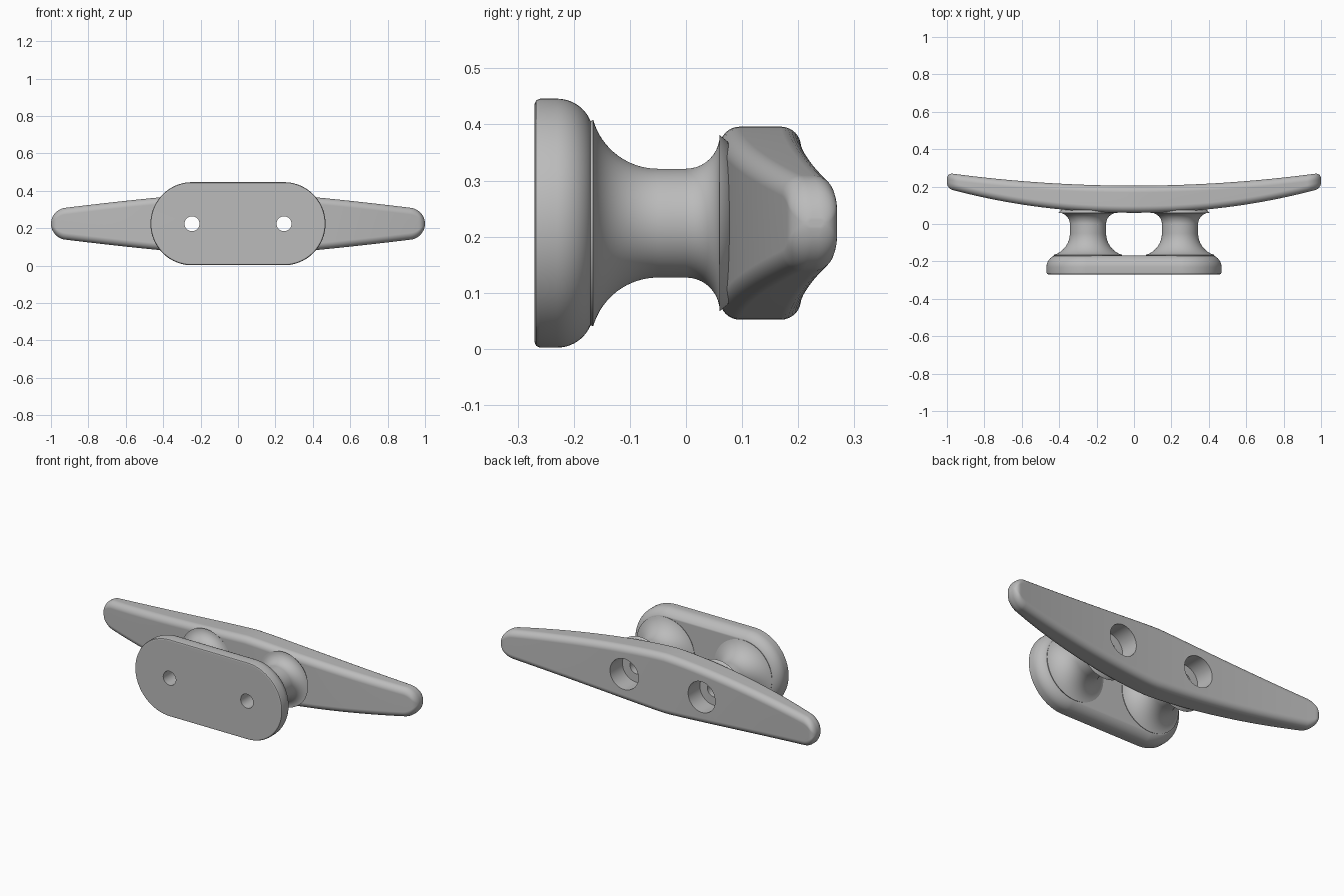
import bpy, bmesh, math

if "Cube" in bpy.data.objects:
    bpy.data.objects.remove(bpy.data.objects["Cube"], do_unlink=True)

MID_Z = 0.224      # height of the long axis
POST_X = 0.246     # distance of each post from the middle

metal = bpy.data.materials.new("grey_metal")
metal.use_nodes = True
GREY = (0.5, 0.5, 0.5, 1)
metal.diffuse_color = GREY
metal.node_tree.nodes["Principled BSDF"].inputs["Base Color"].default_value = GREY


def loft(name, rings):
    """Skin a list of equal-length rings and cap both ends."""
    bm = bmesh.new()
    loops = [[bm.verts.new(p) for p in ring] for ring in rings]
    n = len(loops[0])
    for a, b in zip(loops, loops[1:]):
        for i in range(n):
            j = (i + 1) % n
            bm.faces.new((a[i], a[j], b[j], b[i]))
    bm.faces.new(loops[0])
    bm.faces.new(loops[-1])
    bmesh.ops.recalc_face_normals(bm, faces=bm.faces)
    mesh = bpy.data.meshes.new(name)
    bm.to_mesh(mesh)
    bm.free()
    mesh.materials.append(metal)
    ob = bpy.data.objects.new(name, mesh)
    bpy.context.collection.objects.link(ob)
    return ob


def ring(cx, radius, y, half=0.0, n=96):
    """Circle facing y, stretched to a stadium by half."""
    pts = []
    for i in range(n):
        a = 2 * math.pi * (i + 0.5) / n
        c = math.cos(a)
        pts.append((cx + radius * c + math.copysign(half, c), y,
                    MID_Z + radius * math.sin(a)))
    return pts


def arc(cy, cr, radius, start, end, steps):
    """Profile points (y, r) along an arc, angles in degrees."""
    angles = [math.radians(start + (end - start) * i / steps) for i in range(steps + 1)]
    return [(cy + radius * math.cos(a), cr + radius * math.sin(a)) for a in angles]


def bar_section(x):
    """Rounded rectangle of the horn bar at station x."""
    u = abs(x)
    front = 0.06 + 0.13 * u ** 2.1
    back = 0.205 + 0.068 * u ** 2
    hy, hz, cy = (back - front) / 2, 0.172 - 0.0965 * u ** 1.3, (back + front) / 2
    for edge in ("tip", "lip"):
        r = 0.075 if edge == "tip" else 0.03
        d = min(max(0, u - (1 - r)) / r, 1)
        shrink = r * (1 - math.sqrt(1 - d * d))
        if edge == "tip":
            hz = max(hz - shrink, 0.006)
        else:
            hy -= shrink
    r = min(0.036, hy * 0.8, hz * 0.9)
    pts = []
    for q, (sy, sz) in enumerate(((1, 1), (-1, 1), (-1, -1), (1, -1))):
        for k in range(9):
            a = math.radians(90 * q + 90 * k / 8)
            pts.append((x, cy + sy * (hy - r) + r * math.cos(a),
                        MID_Z + sz * (hz - r) + r * math.sin(a)))
    return pts


# Horn bar, tapering and sweeping back towards rounded tips
tip = [0.925 + 0.075 * math.sin(math.radians(90 * k / 12)) for k in range(13)]
middle = [0.925 * k / 24 for k in range(-23, 24)]
stations = [-x for x in reversed(tip)] + middle + tip
parts = [loft("horn_bar", [bar_section(x) for x in stations])]

# Mounting base, a stadium plate with a rounded shoulder
base_profile = [(-0.27, 0.212), (-0.267, 0.219), (-0.26, 0.222)]
base_profile += arc(-0.23, 0.157, 0.065, 90, 22, 10)
parts.append(loft("mounting_base", [ring(0, r, y, POST_X) for y, r in base_profile]))

# Posts, flared into the base and the bar
post_profile = [(-0.2, 0.17)]
post_profile += arc(-0.05, 0.217, 0.12, 196, 270, 16)
post_profile += arc(0.0, 0.157, 0.06, 270, 360, 10)
post_profile += [(0.075, 0.145), (0.085, 0.12)]
drill_profile = [(-0.4, 0.04), (0.1, 0.04), (0.1, 0.088), (0.4, 0.088)]
drills = []
for side, sx in (("left", POST_X), ("right", -POST_X)):
    parts.append(loft(side + "_post", [ring(sx, r, y) for y, r in post_profile]))
    drill = loft(side + "_drill", [ring(sx, r, y, n=48) for y, r in drill_profile])
    drill.hide_render = True
    drills.append(drill)

# Counterbored screw holes through every part, then smooth shading
for ob in parts:
    bpy.ops.object.select_all(action="DESELECT")
    ob.select_set(True)
    bpy.context.view_layer.objects.active = ob
    for drill in drills:
        if "post" in ob.name and ob.name.split("_")[0] != drill.name.split("_")[0]:
            continue
        cut = ob.modifiers.new("screw_hole", "BOOLEAN")
        cut.operation = "DIFFERENCE"
        cut.solver = "EXACT"
        cut.object = drill
        bpy.ops.object.modifier_apply(modifier=cut.name)
    bpy.ops.object.shade_smooth_by_angle(angle=math.radians(32))
    weighted = ob.modifiers.new("even_shading", "WEIGHTED_NORMAL")
    weighted.keep_sharp = True

for drill in drills:
    bpy.data.objects.remove(drill, do_unlink=True)
